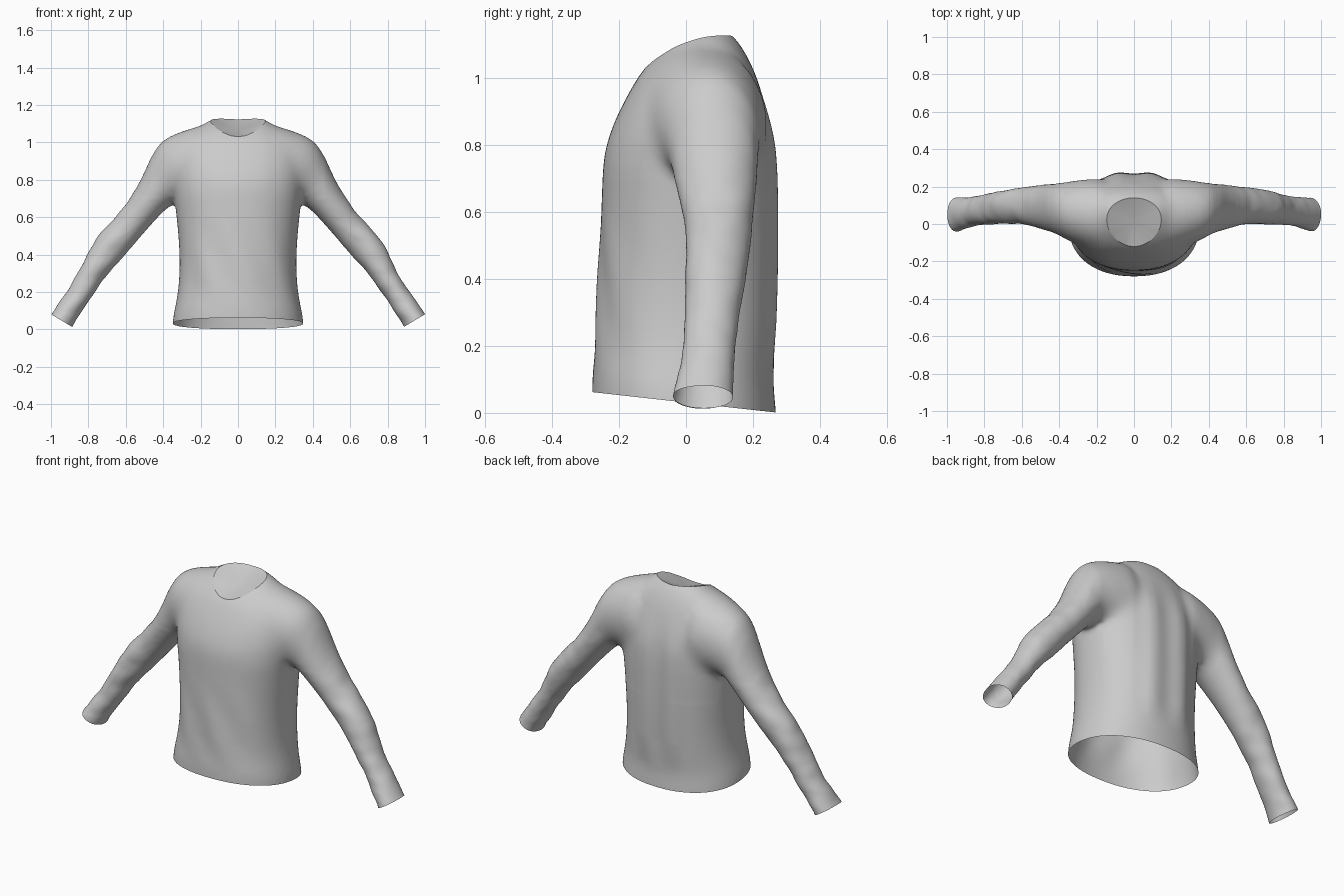
import bpy, bmesh, math
from mathutils import Vector, noise

if "Cube" in bpy.data.objects:
    bpy.data.objects.remove(bpy.data.objects["Cube"])

SIDES = 32
PI2 = 2 * math.pi


def clamp(v):
    return max(0, min(1, v))


def spow(v, p):
    return math.copysign(abs(v) ** p, v)


def loft(bm, rings):
    """Skin a closed tube through a list of point rings."""
    rows = [[bm.verts.new(p) for p in ring] for ring in rings]
    for a, b in zip(rows, rows[1:]):
        for i in range(SIDES):
            j = (i + 1) % SIDES
            bm.faces.new((a[i], a[j], b[j], b[i]))
    bm.faces.new(rows[0][::-1])
    bm.faces.new(rows[-1])


def torso_ring(zf, yf, zb, yb, zs, hw):
    """Rounded ring through a front point, a back point and two side points."""
    pts = []
    for k in range(SIDES):
        t = PI2 * k / SIDES
        c, s = spow(math.cos(t), 0.9), spow(math.sin(t), 0.9)
        z = zs + (zb - zf) / 2 * s + ((zf + zb) / 2 - zs) * s * s
        pts.append((hw * c, (yf + yb) / 2 + (yb - yf) / 2 * s, z))
    return pts


def sleeve_ring(ux, uz, lx, lz, y0, y1, side):
    """Ellipse between an upper and a lower outline point."""
    pts = []
    for k in range(SIDES):
        t = PI2 * k / SIDES
        c, s = math.cos(t), math.sin(t)
        pts.append((side * ((ux + lx) / 2 + (ux - lx) / 2 * c),
                    (y0 + y1) / 2 + (y1 - y0) / 2 * s,
                    (uz + lz) / 2 + (uz - lz) / 2 * c))
    return pts


# Body sections from below the hem to above the neckline
TORSO = [
    (-.06, -.282, -.11, .274, -.09, .354),
    (.06, -.282, .0, .272, .03, .354),
    (.12, -.28, .09, .259, .10, .342),
    (.20, -.273, .19, .269, .20, .320),
    (.35, -.266, .35, .276, .35, .311),
    (.50, -.258, .50, .278, .50, .319),
    (.65, -.252, .65, .277, .65, .335),
    (.76, -.249, .76, .273, .76, .350),
    (.83, -.230, .84, .262, .84, .355),
    (.90, -.201, .92, .240, .93, .345),
    (.96, -.168, 1.0, .213, 1.015, .315),
    (1.0, -.145, 1.07, .182, 1.065, .245),
    (1.035, -.12, 1.13, .142, 1.112, .150),
    (1.07, -.07, 1.16, .09, 1.135, .080),
]
# Shoulder and sleeve sections: upper x, z, lower x, z, front y, back y
SLEEVE = [
    (.15, 1.10, .14, .68, -.16, .248),
    (.21, 1.09, .18, .66, -.15, .247),
    (.30, 1.062, .25, .66, -.122, .241),
    (.385, 1.03, .32, .67, -.09, .230),
    (.435, .985, .35, .665, -.066, .223),
    (.480, .89, .375, .65, -.050, .220),
    (.528, .78, .41, .62, -.035, .213),
    (.63, .62, .50, .52, -.004, .200),
    (.70, .56, .575, .43, .0, .190),
    (.768, .48, .65, .35, .0, .180),
    (.82, .37, .72, .265, -.005, .165),
    (.87, .27, .78, .175, -.008, .152),
    (.94, .165, .84, .09, -.018, .142),
    (1.003, .083, .885, .012, -.044, .142),
    (1.045, .012, .927, -.06, -.048, .142),
]

# Closed body and both sleeves, fused into one skin
bm = bmesh.new()
loft(bm, [torso_ring(*r) for r in TORSO])
for side in (-1, 1):
    loft(bm, [sleeve_ring(*r, side) for r in SLEEVE])
bmesh.ops.recalc_face_normals(bm, faces=bm.faces)
mesh = bpy.data.meshes.new("sweater")
bm.to_mesh(mesh)
bm.free()
sweater = bpy.data.objects.new("sweater", mesh)
bpy.context.collection.objects.link(sweater)
sub = sweater.modifiers.new("subdivide", "SUBSURF")
sub.levels = sub.render_levels = 2
fuse = sweater.modifiers.new("fuse", "REMESH")
fuse.mode = "VOXEL"
fuse.voxel_size = 0.011
relax = sweater.modifiers.new("relax", "SMOOTH")
relax.factor = 0.5
relax.iterations = 10
bpy.context.view_layer.update()
deps = bpy.context.evaluated_depsgraph_get()
fused = bpy.data.meshes.new_from_object(sweater.evaluated_get(deps))
sweater.modifiers.clear()
sweater.data = fused

bm = bmesh.new()
bm.from_mesh(fused)


def smooth(verts, steps):
    for step in range(steps):
        bmesh.ops.smooth_vert(bm, verts=verts, factor=.5, use_axis_x=True,
                              use_axis_y=True, use_axis_z=True)


def trim(faces, point, normal):
    """Cut away everything on the normal side of a plane."""
    faces = list(faces)
    geom = faces + list({e for f in faces for e in f.edges}) + \
        list({v for f in faces for v in f.verts})
    bmesh.ops.bisect_plane(bm, geom=geom, dist=1e-5, plane_co=point,
                           plane_no=normal, clear_outer=True)


# Blend the shoulder and its back into the body
smooth([v for v in bm.verts if .17 < abs(v.co.x) < .46 and v.co.z > .74], 26)
smooth([v for v in bm.verts if .08 < abs(v.co.x) < .40 and v.co.y > .13
        and .52 < v.co.z < 1.0], 26)
smooth([v for v in bm.verts if .15 < abs(v.co.x) < .55 and v.co.z > .70], 8)

# Cloth folds: ridges on the back, slanted on the belly, crumpled on the sleeves
for v in bm.verts:
    x, y, z = v.co
    fade = clamp((z - .12) / .15) * clamp((1.0 - z) / .2)
    if abs(x) < .33:
        back = clamp((y - .1) / .12) * clamp((.2 - abs(x)) / .08)
        front = clamp((-y - .1) / .1) * clamp((.6 - z) / .2)
        v.co.y += back * fade * -.006 * math.cos(PI2 * x / .2)
        v.co.y += front * fade * .004 * math.sin(PI2 * (x + .4 * z) / .22)
    crumple = clamp((abs(x) - .5) / .15)
    v.co += v.normal * crumple * .006 * noise.noise(Vector((x * 9, y * 9, z * 13)))

# Open hem and cuffs
trim((f for f in bm.faces if abs(f.calc_center_median().x) < .5),
     (0, .270, .001), (0, -.061, -.55))
for side in (-1, 1):
    trim((f for f in bm.faces if f.calc_center_median().x * side > .7),
         (side * .944, .05, .0475), (side * .071, 0, -.118))

# Neckline: remove the top inside an egg outline and tidy its rim
NX, NY, NC = .145, .13, .01


def neck_radius(p):
    return math.hypot(p.x / (NX * (1 + .8 * (p.y - NC))), (p.y - NC) / NY)


hole = [f for f in bm.faces if f.calc_center_median().z > .9
        and neck_radius(f.calc_center_median()) < 1]
bmesh.ops.delete(bm, geom=hole, context="FACES")
rim = [v for v in bm.verts if v.is_boundary and v.co.z > .9]
for step in range(10):
    new = {}
    for v in rim:
        near = [e.other_vert(v).co for e in v.link_edges if e.is_boundary]
        p = v.co * .5 + sum(near, Vector()) * (.5 / len(near))
        r = neck_radius(p)
        p.x /= r
        p.y = NC + (p.y - NC) / r
        new[v] = p
    for v, p in new.items():
        v.co = p
smooth([v for v in bm.verts if v.co.z > .9 and not v.is_boundary
        and neck_radius(v.co) < 1.3], 6)

# Shallow bowl closing the neck, split from the rim so the edge stays crisp
rim_edges = [e for e in bm.edges if e.is_boundary and e.verts[0].co.z > .9]
panel = bmesh.ops.holes_fill(bm, edges=rim_edges, sides=0)["faces"]
bmesh.ops.recalc_face_normals(bm, faces=bm.faces)
centre = bmesh.ops.poke(bm, faces=panel)["verts"]
for v in centre:
    v.co.z -= .03
bmesh.ops.split_edges(bm, edges=rim_edges)

for f in bm.faces:
    f.smooth = True
bm.to_mesh(fused)
bm.free()
